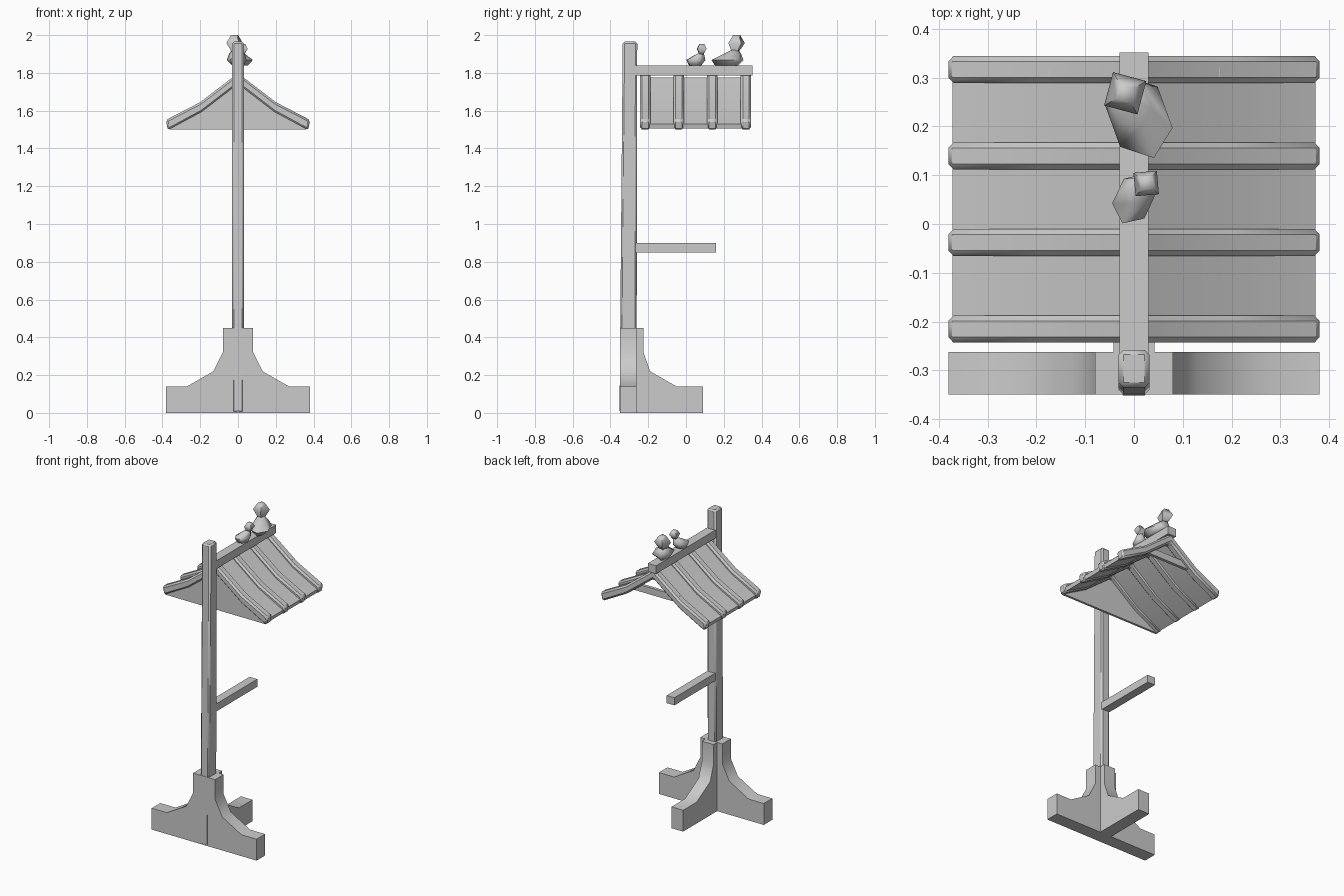
import bpy, bmesh, math
from mathutils import Vector

if "Cube" in bpy.data.objects:
    bpy.data.objects.remove(bpy.data.objects["Cube"])


def finish(name, bm, bevel=0.0, angle=50):
    bmesh.ops.recalc_face_normals(bm, faces=bm.faces)
    me = bpy.data.meshes.new(name)
    bm.to_mesh(me)
    bm.free()
    ob = bpy.data.objects.new(name, me)
    bpy.context.collection.objects.link(ob)
    if bevel:
        m = ob.modifiers.new("bevel", 'BEVEL')
        m.width = bevel
        m.segments = 1
        m.limit_method = 'ANGLE'
        m.angle_limit = math.radians(60)
    bpy.context.view_layer.objects.active = ob
    ob.select_set(True)
    bpy.ops.object.shade_smooth_by_angle(angle=math.radians(angle))
    ob.select_set(False)
    return ob


def extrude(name, pts, a, b, axis='Y', bevel=0.0):
    """Extrude a 2D profile: xz along Y, or yz along X."""
    bm = bmesh.new()
    put = (lambda p, t: (p[0], t, p[1])) if axis == 'Y' else (lambda p, t: (t, p[0], p[1]))
    f = bm.faces.new([bm.verts.new(put(p, a)) for p in pts])
    r = bmesh.ops.extrude_face_region(bm, geom=[f])
    d = Vector(put((0, 0), b - a))
    bmesh.ops.translate(bm, vec=d, verts=[g for g in r['geom'] if isinstance(g, bmesh.types.BMVert)])
    return finish(name, bm, bevel)


def box(name, x0, x1, y0, y1, z0, z1, bevel=0.0):
    return extrude(name, [(x0, z0), (x1, z0), (x1, z1), (x0, z1)], y0, y1, 'Y', bevel)


def mirrored(half):
    """Complete a symmetric outline from its right half."""
    return half + [(-x, z) for x, z in reversed(half) if x > 0]


def loft(name, rings, n, turn, angle=50):
    """Stack of n-sided elliptical rings (cx, cy, z, rx, ry), turned about z."""
    bm = bmesh.new()
    c, s = math.cos(turn), math.sin(turn)
    loops = []
    for cx, cy, z, rx, ry in rings:
        loop = []
        for i in range(n):
            t = 2 * math.pi * i / n + math.pi / 2
            u, v = rx * math.cos(t), ry * math.sin(t)
            loop.append(bm.verts.new((cx + c * u - s * v, cy + s * u + c * v, z)))
        loops.append(loop)
    for lo, hi in zip(loops, loops[1:]):
        for i in range(n):
            j = (i + 1) % n
            bm.faces.new((lo[i], lo[j], hi[j], hi[i]))
    bm.faces.new(loops[0])
    bm.faces.new(loops[-1])
    return finish(name, bm, 0, angle)


# Tapered post, front face leaning slightly back
extrude("post", [(-0.352, 0), (-0.262, 0), (-0.258, 1.965), (-0.335, 1.965)],
        -0.032, 0.032, 'X', 0.01)

# Foot: wide front plate and one rear leg
extrude("foot_plate", mirrored([(0.38, 0), (0.38, 0.14), (0.27, 0.14), (0.13, 0.22),
                                (0.08, 0.32), (0.08, 0.45)]), -0.35, -0.262)
extrude("rear_leg", [(-0.30, 0), (0.09, 0), (0.09, 0.14), (-0.05, 0.14), (-0.19, 0.22),
                     (-0.225, 0.32), (-0.225, 0.45), (-0.30, 0.45)], -0.042, 0.042, 'X')

# Side arm
box("arm", -0.028, 0.028, -0.28, 0.16, 0.85, 0.90)

# Ridge beam
box("ridge_beam", -0.03, 0.03, -0.28, 0.352, 1.785, 1.838)

# Roof sheet, curved outwards at the eaves
extrude("roof_sheet", mirrored([(0, 1.775), (0.03, 1.755), (0.195, 1.625), (0.372, 1.53),
                                (0.366, 1.505), (0.19, 1.60), (0.03, 1.725), (0, 1.75)]),
        -0.235, 0.335)

# Four roof ribs
for i in range(4):
    y = -0.243 + i * 0.1775
    extrude("roof_rib", mirrored([(0, 1.80), (0.03, 1.775), (0.20, 1.645), (0.383, 1.55),
                                  (0.37, 1.495), (0.19, 1.592), (0.03, 1.715), (0, 1.738)]),
            y, y + 0.055, 'Y', 0.011)

# Closed front gable and rear tie beam
extrude("gable_panel", mirrored([(0.366, 1.5), (0.19, 1.6), (0.03, 1.725), (0, 1.745)]), -0.235, -0.22)
box("tie_beam", -0.176, 0.176, 0.30, 0.32, 1.62, 1.664)

# Two low-poly birds on the ridge
loft("large_bird_body", [(0.01, 0.215, 1.838, 0.035, 0.065), (0.01, 0.22, 1.868, 0.066, 0.09),
                         (-0.005, 0.245, 1.90, 0.042, 0.05), (-0.012, 0.258, 1.92, 0.02, 0.022)],
     6, math.radians(20), 70)
loft("large_bird_head", [(-0.014, 0.26, 1.908, 0.02, 0.02), (-0.018, 0.268, 1.958, 0.05, 0.05),
                         (-0.018, 0.268, 2.0, 0.022, 0.022)], 4, math.radians(30), 70)
loft("small_bird_body", [(0.0, 0.048, 1.838, 0.03, 0.035), (0.0, 0.052, 1.868, 0.042, 0.056),
                         (0.012, 0.07, 1.893, 0.026, 0.03), (0.02, 0.08, 1.905, 0.013, 0.014)],
     6, math.radians(-25), 70)
loft("small_bird_head", [(0.022, 0.08, 1.895, 0.013, 0.013), (0.025, 0.083, 1.928, 0.034, 0.034),
                         (0.025, 0.083, 1.953, 0.017, 0.017)], 4, math.radians(-40), 70)
